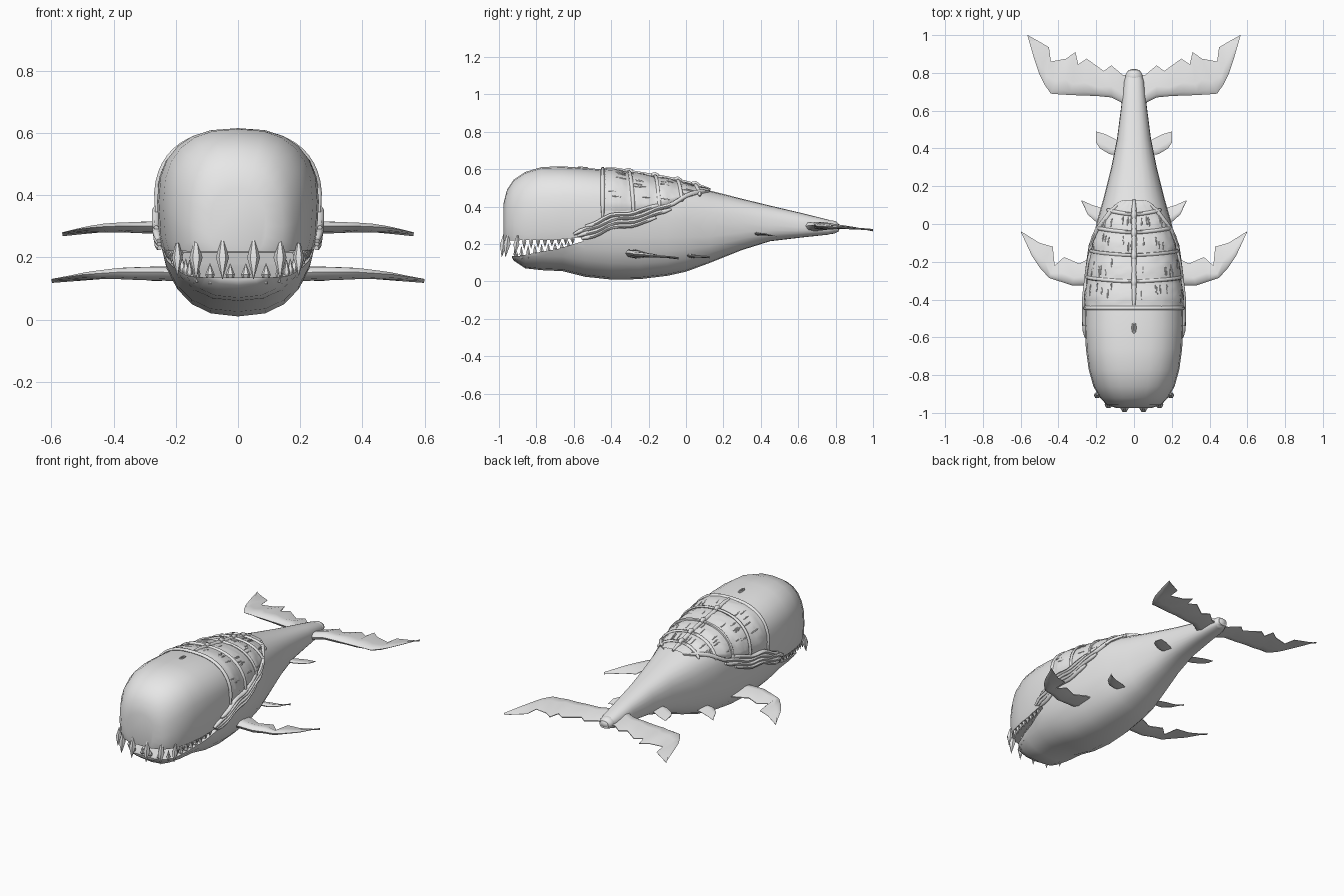
import bpy, bmesh, math, random
from mathutils import Vector

random.seed(4)
cube = bpy.data.objects.get("Cube")
if cube:
    bpy.data.objects.remove(cube)

grey = bpy.data.materials.new("pale grey")
grey.use_nodes = True
grey.diffuse_color = (0.8, 0.8, 0.8, 1)
grey.node_tree.nodes["Principled BSDF"].inputs["Base Color"].default_value = (0.8, 0.8, 0.8, 1)

# Body stations: y, belly z, widest z, back z, half width
BODY = [(-.975, .2, .3, .42, .09), (-.957, .17, .3, .49, .145), (-.92, .11, .31, .545, .18),
        (-.86, .07, .34, .585, .215), (-.77, .06, .37, .612, .24), (-.66, .055, .38, .615, .255),
        (-.54, .025, .38, .607, .26), (-.4, .01, .37, .595, .257), (-.25, .012, .35, .57, .24),
        (-.1, .03, .34, .545, .22), (0, .052, .33, .522, .2), (.13, .1, .31, .485, .163),
        (.3, .168, .31, .442, .12), (.45, .215, .3, .405, .09), (.62, .235, .29, .365, .068),
        (.76, .25, .285, .33, .052), (.815, .265, .285, .31, .03)]
POWER = 2.5


def lerp_table(table, y):
    y = min(max(y, table[0][0]), table[-1][0])
    for a, b in zip(table, table[1:]):
        if y <= b[0]:
            f = (y - a[0]) / (b[0] - a[0])
            return [p + (q - p) * f for p, q in zip(a[1:], b[1:])]


def skin(y, t, lift=0):
    """Point on the body at y, with angle t measured from the back ridge."""
    low, mid, top, w = lerp_table(BODY, y)
    s, c = math.sin(t), math.cos(t)
    h = top - mid if c > 0 else mid - low
    x = math.copysign(w * abs(s) ** (2 / POWER), s)
    z = math.copysign(h * abs(c) ** (2 / POWER), c)
    d = Vector((x, 0, z))
    return Vector((0, y, mid)) + d + d.normalized() * lift


def angle_at(y, z):
    low, mid, top, w = lerp_table(BODY, y)
    h = top - mid if z > mid else mid - low
    u = min(abs(z - mid) / h, 1) ** (POWER / 2)
    return math.acos(u if z > mid else -u)


def finish(obj, angle=40):
    obj.data.materials.clear()
    obj.data.materials.append(grey)
    bpy.ops.object.select_all(action="DESELECT")
    obj.select_set(True)
    bpy.context.view_layer.objects.active = obj
    bpy.ops.object.shade_smooth_by_angle(angle=math.radians(angle))
    return obj


def make(name, verts, faces):
    mesh = bpy.data.meshes.new(name)
    mesh.from_pydata(verts, [], faces)
    bm = bmesh.new()
    bm.from_mesh(mesh)
    bmesh.ops.recalc_face_normals(bm, faces=bm.faces)
    bm.to_mesh(mesh)
    bm.free()
    obj = bpy.data.objects.new(name, mesh)
    bpy.context.collection.objects.link(obj)
    return obj


def loft(name, rings):
    n = len(rings[0])
    verts = [p for r in rings for p in r]
    faces = [(i * n + j, i * n + (j + 1) % n, (i + 1) * n + (j + 1) % n, (i + 1) * n + j)
             for i in range(len(rings) - 1) for j in range(n)]
    faces += [tuple(range(n)), tuple(range(len(verts) - n, len(verts)))]
    return make(name, verts, faces)


def tubes(name, paths, radius):
    """Tapered round strands; each path is a list of points."""
    cu = bpy.data.curves.new(name, "CURVE")
    cu.dimensions = "3D"
    cu.bevel_depth, cu.bevel_resolution, cu.use_fill_caps = radius, 1, True
    for path in paths:
        sp = cu.splines.new("POLY")
        sp.points.add(len(path) - 1)
        for i, (p, co) in enumerate(zip(sp.points, path)):
            p.co = (*co, 1)
            p.radius = .6 if i in (0, len(path) - 1) else 1
    tmp = bpy.data.objects.new(name, cu)
    bpy.context.collection.objects.link(tmp)
    bpy.context.view_layer.update()
    mesh = bpy.data.meshes.new_from_object(tmp.evaluated_get(bpy.context.evaluated_depsgraph_get()))
    bpy.data.objects.remove(tmp)
    obj = bpy.data.objects.new(name, mesh)
    bpy.context.collection.objects.link(obj)
    return finish(obj, 60)


# Body with the open mouth cut through the head
SIDES = 24
body = loft("body", [[skin(s[0], 2 * math.pi * j / SIDES) for j in range(SIDES)] for s in BODY])
gap = [(-1.1, .215), (-.9, .22), (-.7, .222), (-.56, .236), (-.55, .215), (-.68, .175), (-.9, .135),
       (-.93, .135), (-.935, .03), (-1.1, .03)]
cutter = loft("mouth_cutter", [[(x, y, z) for y, z in gap] for x in (-.5, .5)])
cutter.hide_render = True
cut = body.modifiers.new("mouth", "BOOLEAN")
cut.operation, cut.solver, cut.object = "DIFFERENCE", "EXACT", cutter
bpy.context.view_layer.objects.active = body
bpy.ops.object.modifier_apply(modifier="mouth")
bpy.data.objects.remove(cutter)
finish(body)

# Exposed muscle patch on the back, bulging between the ribs
RIBS = [-.44, -.305, -.165, -.045, .05]
EDGE = [(-.45, .345), (-.2, .37), (-.02, .44), (.13, .48)]


def patch_edge(y):
    return angle_at(y, lerp_table(EDGE, y)[0])


rows, cols = 40, 32
verts, faces = [], []
for i in range(rows + 1):
    y = -.445 + .57 * i / rows
    near = min(abs(y - r) for r in RIBS)
    for j in range(cols + 1):
        u = 2 * j / cols - 1
        lift = .002 + min(near, .05) * .1 + random.uniform(0, .004)
        verts.append(skin(y, u * patch_edge(y), -.01 if abs(u) == 1 else lift))
for i in range(rows):
    for j in range(cols):
        a = i * (cols + 1) + j
        faces.append((a, a + 1, a + cols + 2, a + cols + 1))
finish(make("back_muscle", verts, faces), 50)

# Ribs, skin rim and spine
tubes("ribs", [[skin(y + .025 * abs(k / 12), k / 12 * patch_edge(y), .007) for k in range(-12, 13)]
               for y in RIBS[1:]], .01)
tubes("skin_rim", [[skin(-.445, k / 12 * patch_edge(-.445), .003) for k in range(-12, 13)]], .011)
tubes("spine", [[skin(-.43 + .56 * k / 12, 0, .006) for k in range(13)]], .013)
spine_bumps = [[skin(y - .02, 0, .012), skin(y, 0, .014), skin(y + .02, 0, .012)] for y in RIBS[1:]]
tubes("vertebrae", spine_bumps, .017)

# Thin tendons between the ribs
tendons = []
for a, b in zip(RIBS, RIBS[1:]):
    for k in range(14):
        u = random.uniform(-.9, .9)
        y = random.uniform(a + .02, b - .05)
        tendons.append([skin(y + d, u * patch_edge(y), .008) for d in (0, .02, .045)])
tubes("tendons", tendons, .004)

# Sinew bundles running from the jaw corners up along the patch
PATHS = [(-.6, .255), (-.5, .29), (-.42, .325), (-.3, .345), (-.2, .365), (-.1, .405), (0, .45), (.1, .485)]
sinews = []
for side in (-1, 1):
    for n, (drop, last) in enumerate([(0, 8), (.022, 6), (.042, 5), (-.02, 5)]):
        path = []
        for k in range((last - 1) * 3 + 1):
            y = -.6 + (PATHS[last - 1][0] + .6) * k / ((last - 1) * 3) + .02 * n
            z = lerp_table(PATHS, y)[0] - drop + .006 * math.sin(k * 1.1 + n)
            path.append(skin(y, side * angle_at(y, z), .006))
        sinews.append(path)
tubes("sinew_bundles", sinews, .013)

# Blowhole
tubes("blowhole", [[skin(-.55 + .025 * math.cos(a), .012 * math.sin(a), .001)
                    for a in [k * math.pi / 5 for k in range(11)]]], .005)


# Teeth: pointed spindles along both jaw rims
def spindle(tip, root, width, belly=.55):
    tip, root = Vector(tip), Vector(root)
    rings = []
    for f, r in ((0, .04), (belly, 1), (1, .3)):
        c = tip.lerp(root, f)
        rings.append([c + Vector((math.cos(k * math.pi / 3), math.sin(k * math.pi / 3), 0)) * r * width / 2
                      for k in range(6)])
    return rings


def tooth(name, *args):
    finish(loft(name, spindle(*args)), 30)


for side, label in ((1, "left"), (-1, "right")):
    for x, y, size in ((.05, -.97, 1), (.135, -.95, 1), (.195, -.9, .85)):
        tooth(f"{label}_front_fang", (side * x, y - .015, .2 - .07 * size), (side * x, y, .2 + .055 * size), .042 * size)
    for k in range(8):
        y = -.865 + .037 * k
        x = side * (skin(y, angle_at(y, .22)).x - .012)
        tooth(f"{label}_upper_tooth", (x, y, .172 + .004 * k), (x, y, .24), .026, .6)
    for k in range(8):
        y = -.88 + .036 * k
        base = .135 + max(0, y + .9) * .19
        x = side * (skin(y, angle_at(y, base)).x - .018)
        tooth(f"{label}_lower_tooth", (x, y, base + .05 - .003 * k), (x, y, base - .02), .024, .6)
    for x in (.025, .09):
        tooth(f"{label}_lower_front_tooth", (side * x, -.915, .18), (side * x, -.905, .115), .03)


# Fins: stations of leading x, y, trailing x, y, z, thickness
def fin(name, stations):
    for side, label in ((1, "left"), (-1, "right")):
        rings = []
        for lx, ly, tx, ty, z, th in stations:
            ring = []
            for f, h in ((0, 0), (.1, .4), (.35, .5), (1, .06), (1, -.06), (.35, -.5), (.1, -.4)):
                ring.append((side * (lx + (tx - lx) * f), ly + (ty - ly) * f, z + h * th - f * .012))
            rings.append(ring)
        finish(loft(f"{label}_{name}", rings), 50)


fin("side_fin", [(.15, -.32, .15, -.16, .15, .05), (.24, -.325, .23, -.18, .152, .046),
                 (.33, -.325, .29, -.21, .152, .042), (.39, -.305, .37, -.175, .152, .036),
                 (.45, -.285, .42, -.22, .148, .028), (.5, -.23, .43, -.12, .144, .022),
                 (.54, -.17, .5, -.1, .138, .014), (.6, -.04, .597, -.04, .13, .004)])
fin("tail_fluke", [(.02, .58, .02, .79, .295, .05), (.07, .645, .06, .79, .297, .046),
                   (.12, .67, .12, .84, .3, .044), (.2, .678, .16, .81, .3, .042),
                   (.27, .68, .25, .875, .3, .04), (.34, .683, .295, .845, .3, .036),
                   (.39, .686, .31, .91, .3, .032), (.44, .69, .36, .875, .298, .028),
                   (.475, .74, .44, .86, .295, .02), (.5, .79, .45, .935, .292, .016),
                   (.53, .88, .5, .965, .287, .01), (.565, 1, .563, 1, .28, .004)])
fin("rear_small_fin", [(.05, .36, .05, .42, .258, .02), (.13, .37, .1, .45, .257, .016),
                       (.18, .4, .15, .475, .255, .012), (.2, .43, .2, .49, .252, .005)])
fin("middle_small_fin", [(.1, 0, .1, .06, .14, .022), (.2, .01, .17, .085, .14, .018),
                         (.245, .05, .22, .1, .138, .012), (.28, .125, .277, .125, .136, .004)])

# Rounded stump at the end of the tail
bpy.ops.mesh.primitive_uv_sphere_add(segments=14, ring_count=8, location=(0, .78, .29))
stump = bpy.context.object
stump.name = "tail_stump"
stump.scale = (.046, .042, .036)
finish(stump)
